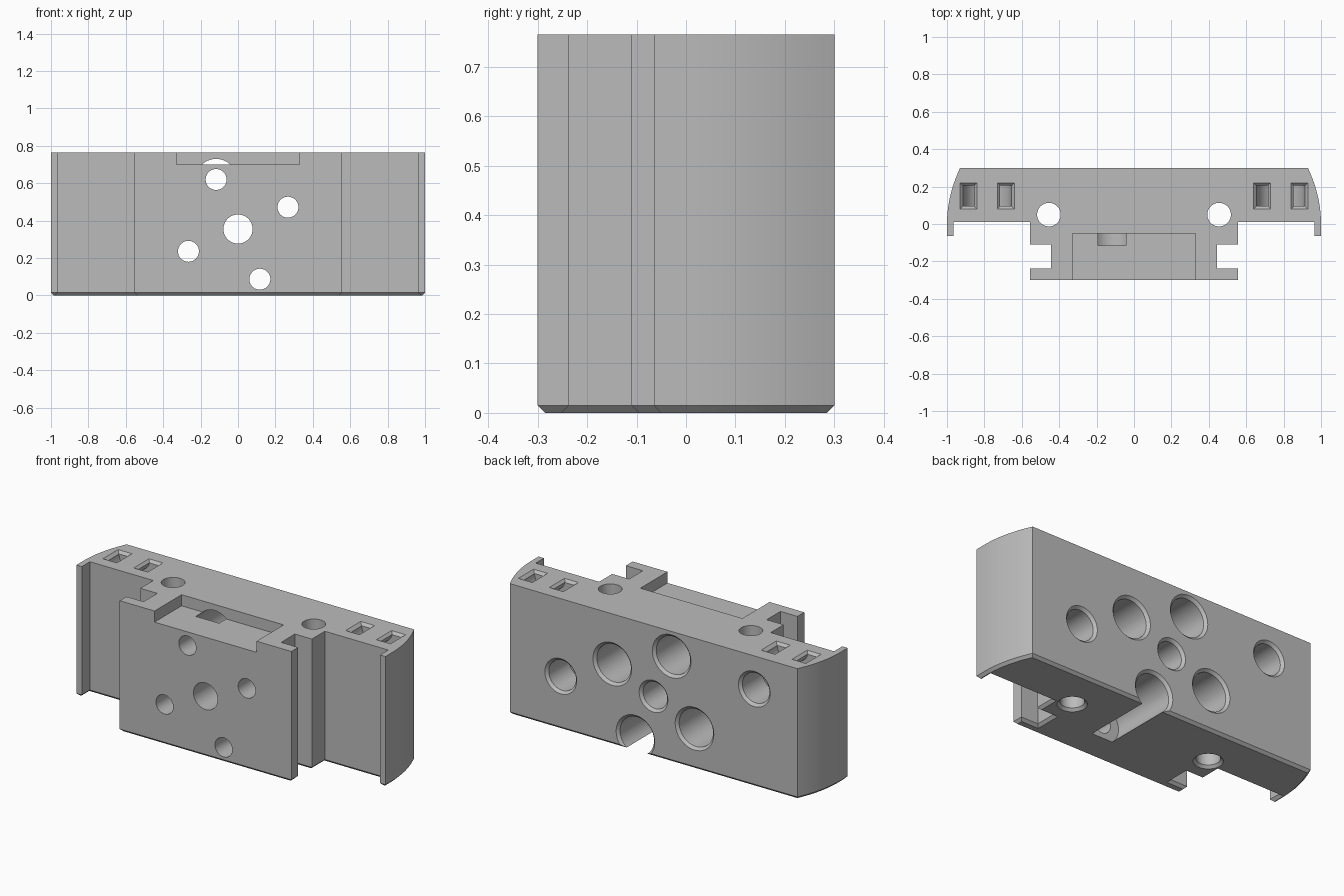
import bpy, bmesh, math
from mathutils import Vector

if "Cube" in bpy.data.objects:
    bpy.data.objects.remove(bpy.data.objects["Cube"], do_unlink=True)

HEIGHT, BACK, FRONT, CHAMFER = 0.765, 0.30, -0.30, 0.015

grey = bpy.data.materials.new("neutral grey")
grey.use_nodes = True
colour = (0.5, 0.5, 0.5, 1)
grey.diffuse_color = colour
grey.node_tree.nodes["Principled BSDF"].inputs["Base Color"].default_value = colour


def loft(name, rings):
    """Closed solid skinned through rings of equal point count."""
    bm = bmesh.new()
    loops = [[bm.verts.new(p) for p in ring] for ring in rings]
    n = len(loops[0])
    for a, b in zip(loops, loops[1:]):
        for i in range(n):
            j = (i + 1) % n
            bm.faces.new((a[i], a[j], b[j], b[i]))
    bm.faces.new(loops[0])
    bm.faces.new(loops[-1])
    bmesh.ops.recalc_face_normals(bm, faces=bm.faces)
    mesh = bpy.data.meshes.new(name)
    bm.to_mesh(mesh)
    bm.free()
    mesh.materials.append(grey)
    obj = bpy.data.objects.new(name, mesh)
    bpy.context.collection.objects.link(obj)
    return obj


def inset(points, d):
    """Shrink a counter-clockwise 2D outline by d with mitred corners."""
    pts = [Vector(p) for p in points]
    result = []
    for i, p in enumerate(pts):
        e1 = (p - pts[i - 1]).normalized()
        e2 = (pts[(i + 1) % len(pts)] - p).normalized()
        n1, n2 = Vector((-e1.y, e1.x)), Vector((-e2.y, e2.x))
        result.append(p + (n1 + n2) * d / (1 + n1.dot(n2)))
    return result


def drill(name, axis, u, v, steps, n=48):
    """Turned cutter along Y or Z; steps are (position, radius)."""
    rings = []
    for pos, r in steps:
        ring = []
        for i in range(n):
            a = math.tau * i / n
            p, q = u + r * math.cos(a), v + r * math.sin(a)
            ring.append((p, pos, q) if axis == "Y" else (p, q, pos))
        rings.append(ring)
    return loft(name, rings)


def block(name, cx, cy, steps):
    """Rectangular cutter; steps are (z, half width, half depth)."""
    return loft(name, [[(cx + sx * w, cy + sy * d, z)
                        for sx, sy in ((-1, -1), (1, -1), (1, 1), (-1, 1))]
                       for z, w, d in steps])


# Body outline: rail foot, side grooves, end lips and bowed ends
half = [(0.555, FRONT), (0.555, -0.237), (0.445, -0.237), (0.445, -0.11),
        (0.555, -0.11), (0.555, 0.01), (0.965, 0.01), (0.965, -0.065), (1.0, -0.065)]
half += [(1 - 0.07 * (i / 16) ** 2, BACK * i / 16) for i in range(17)]
outline = half + [(-x, y) for x, y in reversed(half)]
body = loft("housing_block", [
    [(x, y, 0) for x, y in inset(outline, CHAMFER)],
    [(x, y, CHAMFER) for x, y in outline],
    [(x, y, HEIGHT) for x, y in outline]])

cutters = []

# Front top recess
cutters.append(block("recess_cutter", 0, -0.25, [(0.70, 0.33, 0.20), (0.9, 0.33, 0.20)]))


def back_mouth(r):
    return [(BACK - CHAMFER, r), (BACK, r + CHAMFER), (BACK + 0.1, r + CHAMFER)]


# Counterbored screw holes
for x, z in ((-0.117, 0.62), (0.267, 0.472), (-0.265, 0.236), (0.117, 0.087)):
    cutters.append(drill("screw_cutter", "Y", x, z,
                         [(-0.4, 0.056), (-0.115, 0.056), (-0.115, 0.11)] + back_mouth(0.11)))

# Central through hole and blind holes in the back
cutters.append(drill("centre_cutter", "Y", 0, 0.355, [(-0.4, 0.078)] + back_mouth(0.078)))
for x, z in ((0.60, 0.311), (-0.652, 0.572)):
    cutters.append(drill("blind_cutter", "Y", x, z, [(0.10, 0.088)] + back_mouth(0.088)))

for side in (-1, 1):
    # Vertical through holes, countersunk underneath
    cutters.append(drill("vertical_cutter", "Z", side * 0.455, 0.05,
                         [(-0.1, 0.078), (0, 0.078), (CHAMFER, 0.063), (0.9, 0.063)]))
    # Curved strap tunnels with flared mouths
    cx, top = side * 0.785, HEIGHT + 0.05
    angles = [math.pi * (1 + i / 20) for i in range(21)]
    arc = [(cx + 0.13 * math.cos(a), HEIGHT + 0.13 * math.sin(a)) for a in angles]
    arc += [(cx + 0.13, top), (cx + 0.07, top)]
    arc += [(cx + 0.07 * math.cos(a), HEIGHT + 0.07 * math.sin(a)) for a in reversed(angles)]
    arc += [(cx - 0.07, top), (cx - 0.13, top)]
    cutters.append(loft("tunnel_cutter", [[(x, y, z) for x, z in arc] for y in (0.095, 0.205)]))
    for dx in (-0.1, 0.1):
        cutters.append(block("mouth_cutter", cx + dx, 0.15,
                             [(0.748, 0.028, 0.053), (HEIGHT, 0.045, 0.07), (0.8, 0.045, 0.07)]))

# Cut everything, then discard the cutters
bpy.ops.object.select_all(action="DESELECT")
bpy.context.view_layer.objects.active = body
body.select_set(True)
for cutter in cutters:
    mod = body.modifiers.new("cut", "BOOLEAN")
    mod.operation, mod.solver, mod.object = "DIFFERENCE", "EXACT", cutter
    bpy.ops.object.modifier_apply(modifier=mod.name)
    bpy.data.objects.remove(cutter, do_unlink=True)

bpy.ops.object.shade_smooth_by_angle(angle=math.radians(25))
